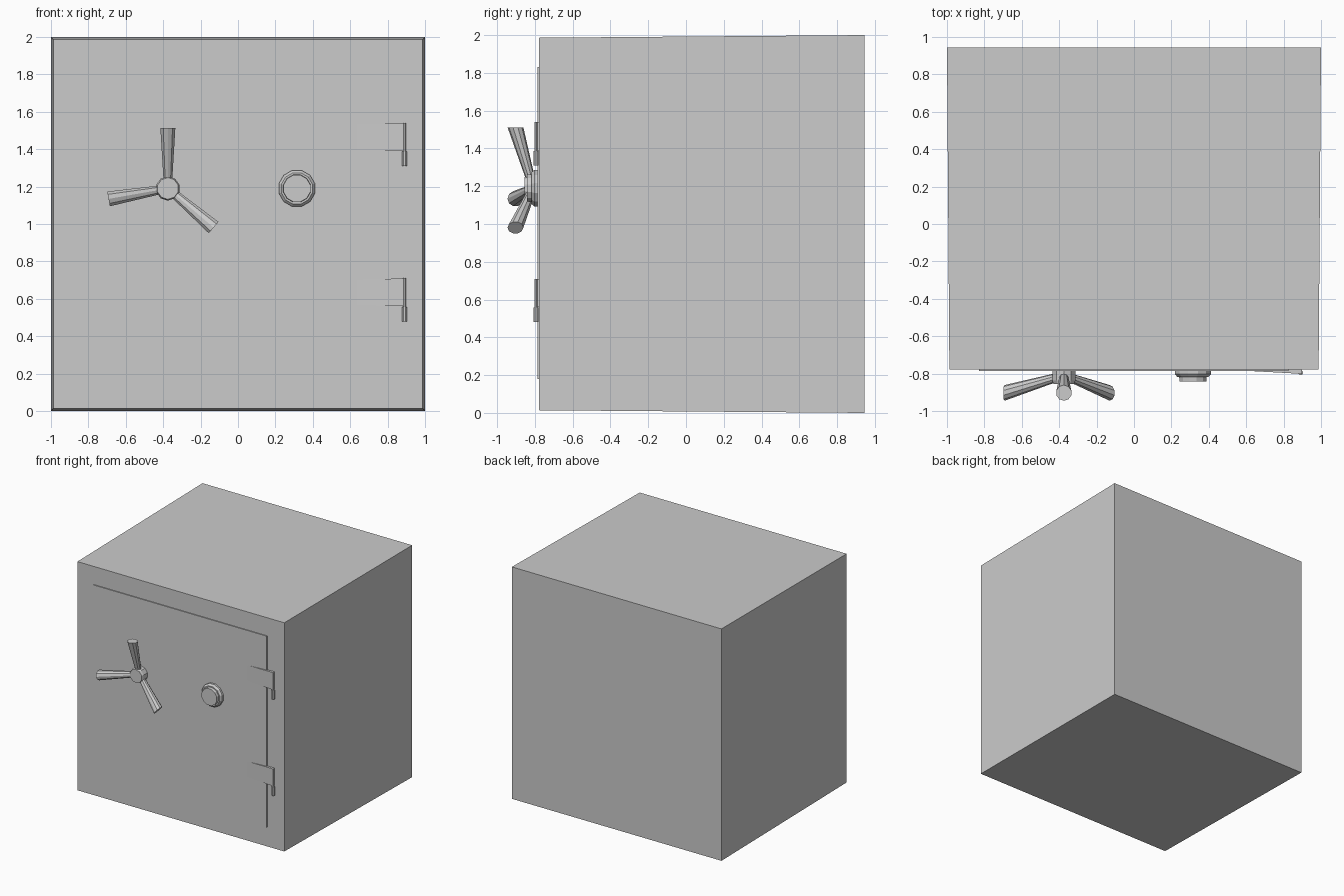
import bpy, bmesh
from math import sin, cos, pi, radians
from mathutils import Vector

if "Cube" in bpy.data.objects:
    bpy.data.objects.remove(bpy.data.objects["Cube"])


def loft(name, rings):
    """Closed solid skinned through a list of equal-length point rings."""
    bm = bmesh.new()
    loops = [[bm.verts.new(p) for p in ring] for ring in rings]
    n = len(loops[0])
    for a, b in zip(loops, loops[1:]):
        for i in range(n):
            j = (i + 1) % n
            bm.faces.new((a[i], a[j], b[j], b[i]))
    bm.faces.new(loops[0])
    bm.faces.new(loops[-1])
    bmesh.ops.recalc_face_normals(bm, faces=bm.faces)
    mesh = bpy.data.meshes.new(name)
    bm.to_mesh(mesh)
    bm.free()
    obj = bpy.data.objects.new(name, mesh)
    bpy.context.collection.objects.link(obj)
    return obj


def rect(x0, x1, z0, z1, y):
    return [(x0, y, z0), (x1, y, z0), (x1, y, z1), (x0, y, z1)]


def circle(center, u, v, r, n):
    c = Vector(center)
    return [c + r * (u * cos(2 * pi * (i + .5) / n) + v * sin(2 * pi * (i + .5) / n))
            for i in range(n)]


X, Y, Z = Vector((1, 0, 0)), Vector((0, 1, 0)), Vector((0, 0, 1))


def turned(name, x, z, profile, n):
    """Round part on an axis along y, from (y, radius) pairs."""
    return loft(name, [circle((x, y, z), X, Z, r, n) for y, r in profile])


# Body, slightly narrower at the front
loft("safe_body", [rect(-1, 1, 0, 2, 0.945),
                   rect(-0.987, 0.987, 0.014, 1.986, -0.779)])

# Thin raised door
loft("door", [rect(-0.83, 0.825, 0.18, 1.83, -0.76),
              rect(-0.83, 0.825, 0.18, 1.83, -0.787)])

# Hinges: wedge-shaped strap plus pin
for label, z in (("upper", 1.465), ("lower", 0.635)):
    strap = []
    for x, y, h in ((0.53, -0.781, 0.062), (0.895, -0.801, 0.075)):
        strap.append([(x, -0.77, z - h), (x, y, z - h), (x, y, z + h), (x, -0.77, z + h)])
    loft(label + "_hinge_strap", strap)
    for part, r, z0, z1 in (("knuckle", 0.009, z - 0.08, z + 0.075),
                            ("pin", 0.014, z - 0.155, z - 0.078)):
        loft(f"{label}_hinge_{part}",
             [circle((0.891, -0.795, h), X, Y, r, 8) for h in (z0, z1)])

# Combination dial
turned("combination_dial", 0.315, 1.19,
       [(-0.775, 0.1), (-0.803, 0.1), (-0.818, 0.086), (-0.818, 0.076), (-0.843, 0.074)], 12)

# Handle hub
hx, hz = -0.375, 1.19
turned("handle_hub", hx, hz, [(-0.775, 0.065), (-0.838, 0.065), (-0.856, 0.058)], 10)

# Three flared spokes leaning outward from the hub
for k, angle in enumerate((90, 190, -40.5)):
    a = radians(angle)
    radial, tangent = X * cos(a) + Z * sin(a), -X * sin(a) + Z * cos(a)
    rings = [circle(Vector((hx, y, hz)) + radial * d, tangent, Y, r, 10)
             for d, y, r in ((0.02, -0.815, 0.023), (0.322, -0.903, 0.042))]
    loft(f"handle_spoke_{k + 1}", rings)
